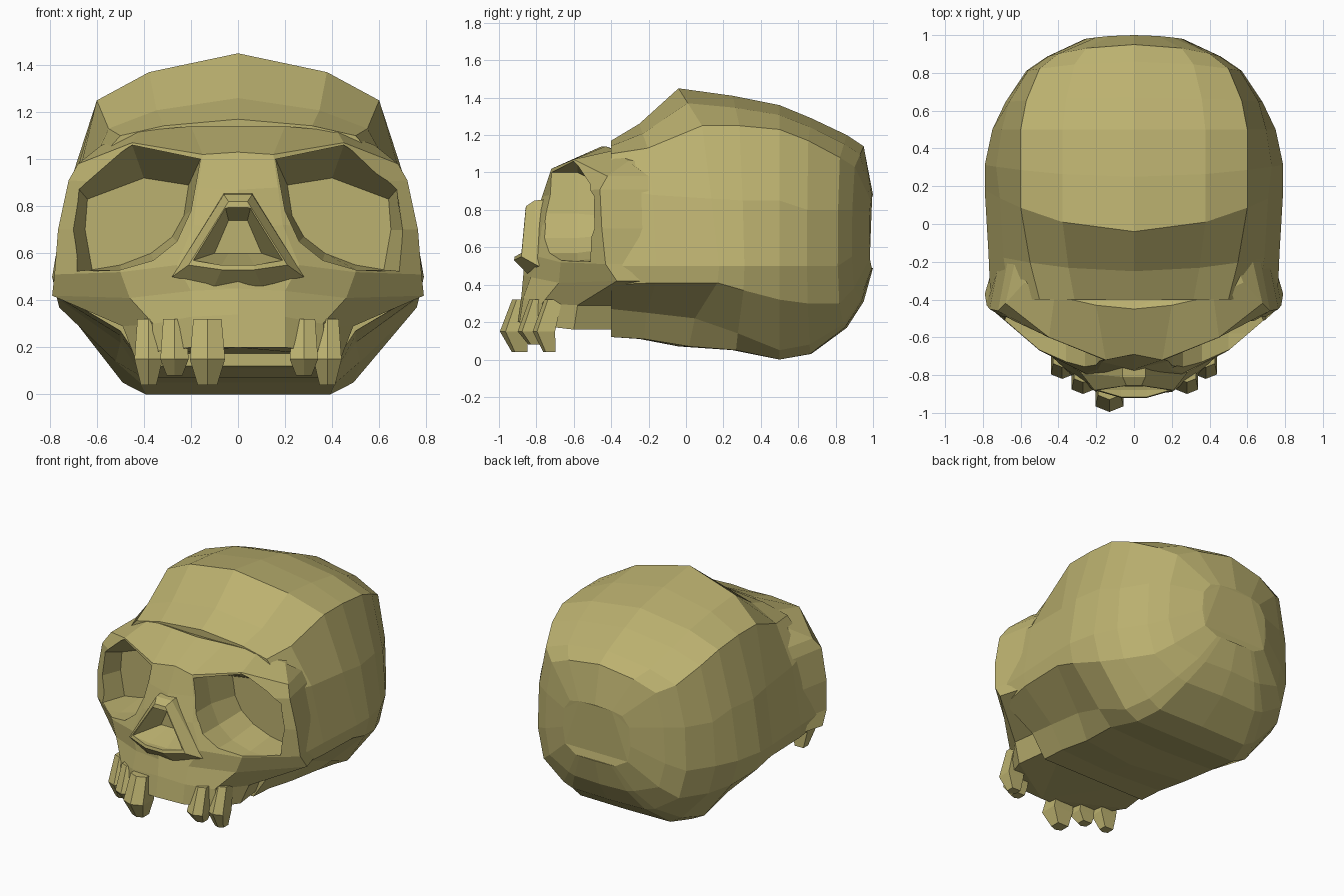
import bpy, bmesh

bone = bpy.data.materials.new("bone")
bone.diffuse_color = (0.50, 0.44, 0.16, 1)


def ring(half):
    """Close a right-hand half outline with its mirror image."""
    return half + [(-x, y, z) for x, y, z in reversed(half) if x > 0.001]


def loft(name, loops):
    """Skin a stack of equal closed loops and cap both ends."""
    bm = bmesh.new()
    rows = [[bm.verts.new(p) for p in loop] for loop in loops]
    n = len(rows[0])
    for a, b in zip(rows, rows[1:]):
        for i in range(n):
            j = (i + 1) % n
            bm.faces.new((a[i], a[j], b[j], b[i]))
    bm.faces.new(rows[0])
    bm.faces.new(rows[-1])
    bmesh.ops.triangulate(bm, faces=[f for f in bm.faces if len(f.verts) > 4])
    bmesh.ops.recalc_face_normals(bm, faces=bm.faces)
    me = bpy.data.meshes.new(name)
    bm.to_mesh(me)
    bm.free()
    me.materials.append(bone)
    ob = bpy.data.objects.new(name, me)
    bpy.context.collection.objects.link(ob)
    return ob


def combine(target, other, operation):
    """Apply a boolean and discard the helper."""
    mod = target.modifiers.new(operation, 'BOOLEAN')
    mod.operation, mod.solver, mod.object = operation, 'EXACT', other
    bpy.context.view_layer.objects.active = target
    bpy.ops.object.modifier_apply(modifier=mod.name)
    bpy.data.objects.remove(other)


# Braincase: y, bow, crown z, cap edge, temple, widest, lower edge, base, floor z
stations = [
    (-.40, 0, 1.17, .50, 1.10, .66, .92, .76, .50, .72, .40, .50, .27, .12),
    (-.25, .15, 1.26, .55, 1.13, .69, .88, .77, .50, .76, .41, .50, .25, .11),
    (-.04, .35, 1.45, .60, 1.25, .71, .86, .79, .50, .77, .41, .50, .22, .07),
    (.25, .10, 1.41, .60, 1.25, .73, .85, .79, .50, .76, .37, .52, .14, .05),
    (.50, 0, 1.36, .60, 1.23, .70, .85, .75, .50, .70, .32, .49, .05, .00),
    (.67, -.05, 1.29, .57, 1.17, .66, .80, .68, .50, .63, .30, .43, .08, .03),
    (.86, -.15, 1.20, .50, 1.08, .56, .80, .57, .50, .52, .30, .35, .19, .17),
    (.95, -.30, 1.14, .40, 1.03, .45, .80, .46, .55, .42, .38, .25, .32, .31),
    (1.0, -.30, .88, .20, .85, .25, .78, .26, .65, .24, .54, .15, .49, .49)]
loops = []
for y, k, top, xc, zc, xt, zt, xm, zm, xl, zl, xb, zb, bot in stations:
    half = [(0, top), (.63 * xc, top - .4 * (top - zc)), (xc, zc), (xt, zt),
            (xm, zm), (xl, zl), (xb, zb), (xb * .8, bot), (0, bot)]
    loops.append(ring([(x, y + k * x * x, z) for x, z in half]))
skull = loft("skull", loops)

# Face: rows from gum to forehead, each from the midline out to the cheek
rows = [
    [(0, -.90, .20), (.20, -.89, .20), (.37, -.77, .18), (.44, -.60, .16)],
    [(0, -.88, .34), (.20, -.87, .33), (.36, -.77, .30), (.49, -.58, .29)],
    [(0, -.87, .45), (.20, -.83, .44), (.46, -.68, .41), (.79, -.37, .42)],
    [(0, -.87, .54), (.26, -.79, .55), (.50, -.67, .52), (.78, -.43, .51)],
    [(0, -.83, .70), (.19, -.77, .72), (.50, -.61, .71), (.765, -.45, .70)],
    [(0, -.77, .87), (.17, -.73, .88), (.50, -.60, .90), (.72, -.46, .91)],
    [(0, -.69, 1.03), (.15, -.72, 1.02), (.45, -.60, 1.07), (.68, -.42, .98)],
    [(0, -.45, 1.14), (.20, -.43, 1.14), (.42, -.38, 1.12), (.58, -.31, 1.06)]]
loops = []
for row in rows:
    x, y, z = row[-1]
    loops.append(ring(row + [(x - .05, -.2, z)]))
combine(skull, loft("face", loops), 'UNION')

# Raised rim around the nose opening
rim = [ring([(.06, -.70, .86), (.29, -.70, .49), (.10, -.70, .46)]),
       ring([(.06, -.81, .85), (.28, -.79, .50), (.10, -.85, .46)]),
       ring([(.04, -.855, .82), (.21, -.88, .55), (.07, -.92, .53)])]
combine(skull, loft("nose_rim", rim), 'UNION')

# Nose cavity
cavity = [ring([(.055, -1.1, .80), (.19, -1.1, .57), (.07, -1.1, .55)]),
          ring([(.055, -.88, .80), (.19, -.88, .57), (.07, -.88, .55)]),
          ring([(.04, -.70, .74), (.10, -.70, .60), (.04, -.70, .60)])]
combine(skull, loft("nose_cutter", cavity), 'DIFFERENCE')

# Eye sockets, tapering from rim to back wall
eye_rim = [(.16, 1.0), (.45, 1.06), (.70, .90), (.735, .70), (.715, .52),
           (.50, .53), (.36, .57), (.26, .65), (.20, .78)]
eye_back = [(.21, .89), (.40, .92), (.64, .83), (.65, .70), (.62, .53),
            (.50, .55), (.37, .60), (.28, .67), (.23, .76)]
for s in (-1, 1):
    levels = [(-1.1, eye_rim), (-.58, eye_rim), (-.36, eye_back)]
    cutter = loft("eye_cutter", [[(s * x, y, z) for x, z in pts] for y, pts in levels])
    combine(skull, cutter, 'DIFFERENCE')

# Remaining teeth: x, y, tip z, size (root buried in the gum)
teeth = [(-.13, -.92, .04, .075), (-.27, -.84, .08, .06), (.28, -.84, .08, .06),
         (-.38, -.76, .04, .06), (.38, -.76, .04, .06)]
for i, (x, y, tip, r) in enumerate(teeth):
    loops = []
    for z, w, dy in ((.32, .8, .05), (.15, 1, 0), (tip, .55, .03)):
        loops.append([(x + a * r * w, y + dy + b * r * w, z)
                      for a, b in ((-1, -.6), (0, -1), (1, -.6), (1, 1), (-1, 1))])
    loft("tooth_%d" % (i + 1), loops)
